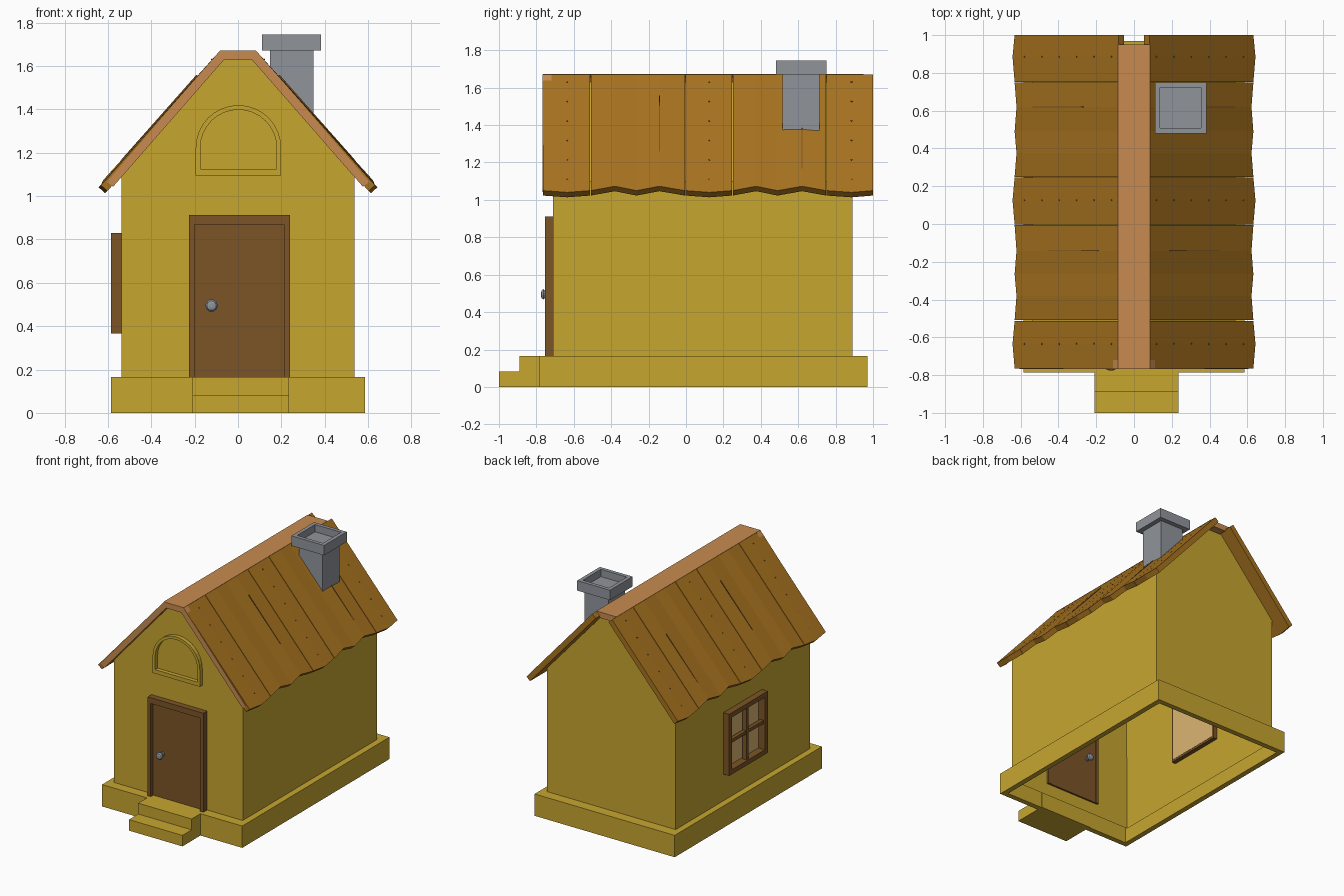
import bpy, bmesh, math
from mathutils import Vector, Matrix

if "Cube" in bpy.data.objects:
    bpy.data.objects.remove(bpy.data.objects["Cube"])


def material(name, rgb):
    m = bpy.data.materials.new(name)
    m.diffuse_color = (*rgb, 1)
    m.use_nodes = True
    m.node_tree.nodes["Principled BSDF"].inputs["Base Color"].default_value = m.diffuse_color
    return m


YELLOW = material("yellow_plaster", (0.57, 0.38, 0.03))
BROWN = material("dark_wood", (0.20, 0.09, 0.02))
PLANK = material("roof_wood", (0.39, 0.17, 0.014))
PEACH = material("light_wood", (0.58, 0.26, 0.08))
GLASS = material("window_pane", (0.71, 0.46, 0.17))
GREY = material("stone", (0.28, 0.30, 0.33))


def finish(name, bm, mat):
    bmesh.ops.recalc_face_normals(bm, faces=bm.faces)
    me = bpy.data.meshes.new(name)
    bm.to_mesh(me)
    bm.free()
    ob = bpy.data.objects.new(name, me)
    bpy.context.collection.objects.link(ob)
    if mat:
        me.materials.append(mat)
    return ob


def loft(name, rings, mat, cap=(True, True)):
    """Bridge a list of equal-length closed rings."""
    bm = bmesh.new()
    vs = [[bm.verts.new(p) for p in r] for r in rings]
    n = len(rings[0])
    for a, b in zip(vs, vs[1:]):
        for i in range(n):
            bm.faces.new((a[i], a[(i + 1) % n], b[(i + 1) % n], b[i]))
    if cap[0]:
        bm.faces.new(vs[0])
    if cap[1]:
        bm.faces.new(vs[-1])
    return finish(name, bm, mat)


def rect(x0, x1, y0, y1, z):
    return [(x0, y0, z), (x1, y0, z), (x1, y1, z), (x0, y1, z)]


def box(name, x0, x1, y0, y1, z0, z1, mat):
    return loft(name, [rect(x0, x1, y0, y1, z) for z in (z0, z1)], mat)


def prism_y(name, pts, y0, y1, mat):
    return loft(name, [[(x, y, z) for x, z in pts] for y in (y0, y1)], mat)


def prism_x(name, pts, x0, x1, mat):
    return loft(name, [[(x, y, z) for y, z in pts] for x in (x0, x1)], mat)


def mirrored(pts):
    return pts + [(-x, z) for x, z in reversed(pts)]


# Hollow house body: plinth, ledge, walls and flat-topped gable in one shell
bm = bmesh.new()
levels = [(0.585, -0.785, 0.97, 0), (0.585, -0.785, 0.97, 0.165),
          (0.537, -0.71, 0.89, 0.165), (0.537, -0.71, 0.89, 1.097)]
rings = [[bm.verts.new(p) for p in rect(-w, w, a, b, z)] for w, a, b, z in levels]
for a, b in zip(rings, rings[1:]):
    for i in range(4):
        bm.faces.new((a[i], a[(i + 1) % 4], b[(i + 1) % 4], b[i]))
top = [bm.verts.new(p) for p in rect(-0.063, 0.063, -0.71, 0.89, 1.63)]
for i in range(4):
    bm.faces.new((rings[-1][i], rings[-1][(i + 1) % 4], top[(i + 1) % 4], top[i]))
bm.faces.new(top)
house = finish("house_walls", bm, YELLOW)
sol = house.modifiers.new("thickness", 'SOLIDIFY')
sol.thickness, sol.offset, sol.use_even_offset = 0.04, -1, True

# Door and window openings
for name, dims in (("door_cutter", (-0.215, 0.23, -0.74, -0.6, 0.17, 0.90)),
                   ("window_cutter", (-0.57, -0.45, -0.13, 0.31, 0.375, 0.82))):
    cutter = box(name, *dims, None)
    cutter.hide_render = True
    cutter.hide_viewport = True
    bo = house.modifiers.new(name, 'BOOLEAN')
    bo.operation, bo.object, bo.solver = 'DIFFERENCE', cutter, 'EXACT'

# Front steps
prism_x("front_steps", [(-1, 0), (-1, 0.083), (-0.89, 0.083), (-0.89, 0.165),
                        (-0.74, 0.165), (-0.74, 0)], -0.21, 0.236, YELLOW)

# Door frame, leaf and knobs
prism_y("door_frame", [(-0.225, 0.165), (-0.225, 0.912), (0.24, 0.912), (0.24, 0.165),
                       (0.213, 0.165), (0.213, 0.868), (-0.2, 0.868), (-0.2, 0.165)],
        -0.755, -0.66, BROWN)
box("door_leaf", -0.201, 0.214, -0.725, -0.665, 0.165, 0.869, BROWN)
knob = [(0.0, 0.018), (0.012, 0.018), (0.012, 0.012), (0.026, 0.012),
        (0.03, 0.022), (0.038, 0.029), (0.047, 0.022), (0.05, 0.01)]
for name, y0, d in (("outer_knob", -0.725, -1), ("inner_knob", -0.665, 1)):
    loft(name, [[(-0.122 + r * math.cos(t * math.pi / 5), y0 + d * h,
                  0.495 + r * math.sin(t * math.pi / 5)) for t in range(10)]
                for h, r in knob], GREY)

# Side window: frame, crossing bars, pane
bm = bmesh.new()


def frame_ring(x, inset):
    return [bm.verts.new((x, y, z)) for y, z in
            ((-0.14 + inset, 0.365 + inset), (0.32 - inset, 0.365 + inset),
             (0.32 - inset, 0.83 - inset), (-0.14 + inset, 0.83 - inset))]


loops = [frame_ring(-0.585, 0), frame_ring(-0.585, 0.035),
         frame_ring(-0.47, 0.035), frame_ring(-0.47, 0)]
for a, b in zip(loops, loops[1:] + loops[:1]):
    for i in range(4):
        bm.faces.new((a[i], a[(i + 1) % 4], b[(i + 1) % 4], b[i]))
finish("window_frame", bm, BROWN)
box("window_bar_upright", -0.575, -0.545, 0.078, 0.102, 0.39, 0.80, BROWN)
box("window_bar_level", -0.574, -0.546, -0.11, 0.29, 0.595, 0.62, BROWN)
box("window_pane", -0.53, -0.468, -0.125, 0.305, 0.38, 0.815, GLASS)


# Arched moulding in the gable
def arch(r, z0):
    return [(0.002 + r, z0)] + [(0.002 + r * math.cos(t * math.pi / 16), 1.222 + r * math.sin(t * math.pi / 16))
                                for t in range(17)] + [(0.002 - r, z0)]


out, inn = arch(0.197, 1.095), arch(0.176, 1.125)
loft("gable_arch", [[(x, y, z) for x, z in p] for p, y in
     ((out, -0.70), (out, -0.74), (inn, -0.74), (inn, -0.70))], YELLOW, (False, False))

# Roof planks: (y, eave x, lift) points along each plank's ragged lower end
LO, MID, HI = (0.643, 0.003), (0.632, 0.0), (0.622, 0.012)
planks = [
    [(-0.765, MID), (-0.635, LO), (-0.513, MID)],
    [(-0.509, MID), (-0.38, HI), (-0.265, MID), (-0.142, HI), (-0.006, MID)],
    [(-0.002, MID), (0.125, LO), (0.246, MID)],
    [(0.25, MID), (0.375, HI), (0.49, MID), (0.62, HI), (0.748, MID)],
    [(0.752, MID), (0.885, LO), (1.0, MID)]]
SLOPE, TX, TZ, TH = 1.13, 0.083, 1.67, 0.04
L = math.hypot(1, SLOPE)
NX, NZ = SLOPE / L, 1 / L


def roof_z(x):
    return TZ - SLOPE * (x - TX)


for side, s in (("right", 1), ("left", -1)):
    for k, pts in enumerate(planks):
        sections = []
        for y, (ex, lift) in pts:
            ez = roof_z(ex) + lift
            sections.append([(s * TX, y, TZ), (s * ex, y, ez),
                             (s * (ex - NX * TH), y, ez - NZ * TH),
                             (s * (TX - NX * TH), y, TZ - NZ * TH)])
        loft(f"roof_plank_{side}_{k + 1}", sections, PLANK)
    # Small nail heads, and a split in each wide plank
    bm = bmesh.new()
    rot = Vector((0, 0, 1)).rotation_difference(Vector((s * NX, 0, NZ))).to_matrix().to_4x4()
    for y in (-0.635, 0.125, 0.885):
        for i in range(6):
            x = 0.12 + i * 0.092
            bmesh.ops.create_cone(bm, cap_ends=True, segments=6, radius1=0.005, radius2=0.004, depth=0.006,
                                  matrix=Matrix.Translation((s * x, y, roof_z(x) + 0.002)) @ rot)
    finish(f"roof_nails_{side}", bm, BROWN)
    bm = bmesh.new()
    for y, x in ((-0.142, 0.32), (0.62, 0.40)):
        bmesh.ops.create_cube(bm, size=1, matrix=Matrix.Translation((s * x, y, roof_z(x) + 0.003)) @ rot
                              @ Matrix.Diagonal((0.4, 0.004, 0.012, 1)))
    finish(f"plank_splits_{side}", bm, BROWN)

# Ridge cap and front bargeboard
prism_y("ridge_cap", mirrored([(0.084, 1.672), (0.05, 1.628)]), -0.765, 0.95, PEACH)
prism_y("front_bargeboard", [(0.083, 1.671), (0.605, 1.065), (0.576, 1.043), (0.063, 1.63),
                             (-0.063, 1.63), (-0.576, 1.043), (-0.605, 1.065), (-0.083, 1.671)],
        -0.768, -0.72, PEACH)

# Chimney: shaft cut to the roof slope, flared cap with a recessed top
bm_rings = [[(x, y, roof_z(x) - 0.02) for x, y, _ in rect(0.147, 0.347, 0.515, 0.715, 0)],
            rect(0.147, 0.347, 0.515, 0.715, 1.67), rect(0.11, 0.383, 0.48, 0.75, 1.67),
            rect(0.11, 0.383, 0.48, 0.75, 1.745), rect(0.138, 0.355, 0.508, 0.722, 1.745),
            rect(0.138, 0.355, 0.508, 0.722, 1.69)]
loft("chimney", bm_rings, GREY)
